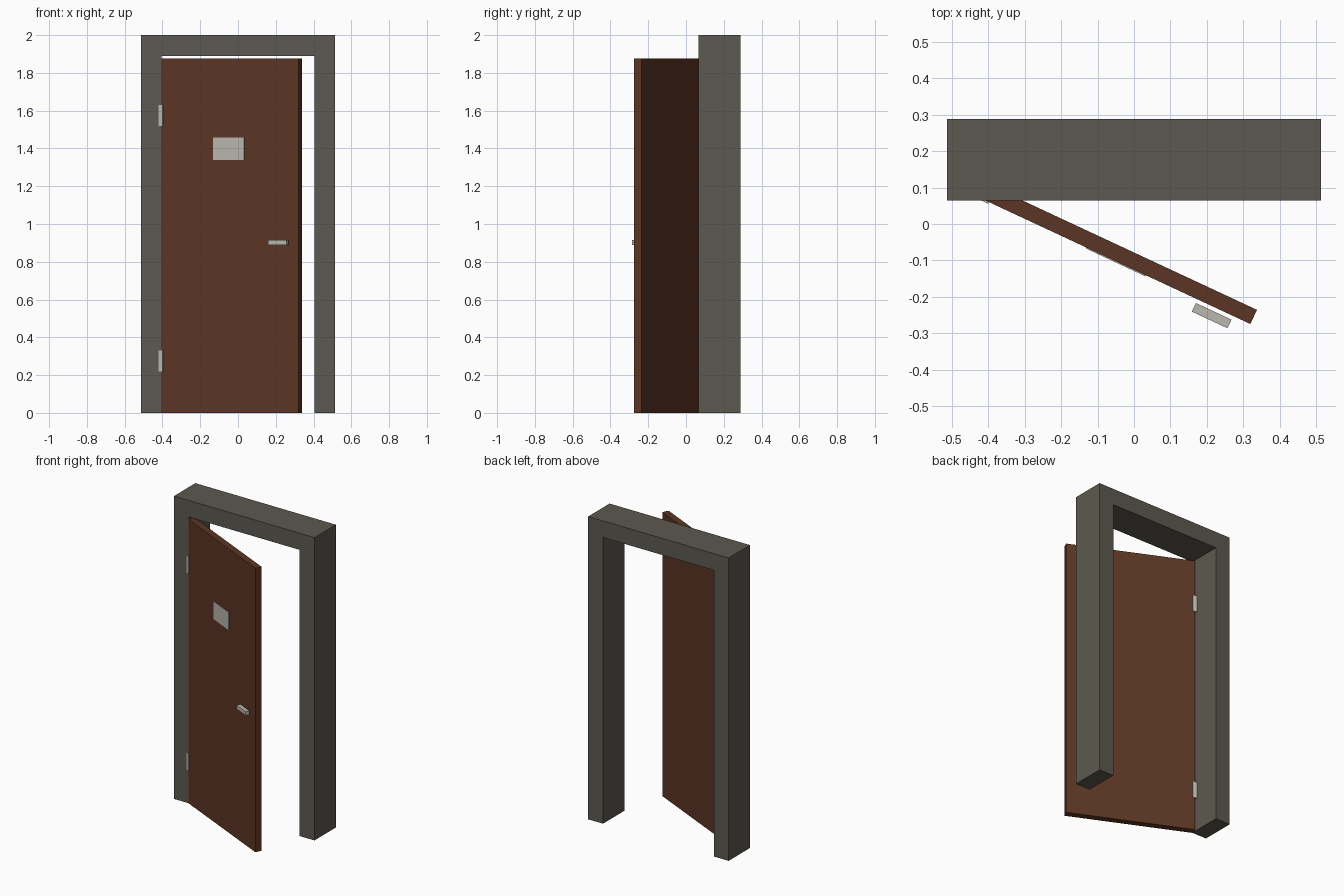
import bpy, bmesh, math
from mathutils import Matrix, Vector

if "Cube" in bpy.data.objects:
    bpy.data.objects.remove(bpy.data.objects["Cube"])

def material(name, rgb):
    m = bpy.data.materials.new(name)
    m.diffuse_color = (*rgb, 1)
    m.use_nodes = True
    m.node_tree.nodes["Principled BSDF"].inputs["Base Color"].default_value = m.diffuse_color
    return m

STONE = material("grey frame", (0.108, 0.100, 0.080))
WOOD = material("brown wood", (0.108, 0.036, 0.018))
METAL = material("pale metal", (0.50, 0.47, 0.43))

def finish(name, bm, mat, matrix=None):
    bmesh.ops.recalc_face_normals(bm, faces=bm.faces)
    me = bpy.data.meshes.new(name)
    bm.to_mesh(me)
    bm.free()
    me.materials.append(mat)
    ob = bpy.data.objects.new(name, me)
    if matrix:
        ob.matrix_world = matrix
    bpy.context.collection.objects.link(ob)
    return ob

def box(name, x, y, z, mat, matrix):
    """Box from (min, max) ranges, in the door's local space."""
    bm = bmesh.new()
    bmesh.ops.create_cube(bm, size=1)
    size = Vector((x[1] - x[0], y[1] - y[0], z[1] - z[0]))
    mid = Vector((x[0] + x[1], y[0] + y[1], z[0] + z[1])) / 2
    bmesh.ops.transform(bm, matrix=Matrix.Translation(mid) @ Matrix.Diagonal((*size, 1)), verts=bm.verts)
    return finish(name, bm, mat, matrix)

# Door frame: arch profile pushed back through its depth
W, I, TOP, HEAD = 0.513, 0.405, 2.0, 1.89
Y0, Y1 = 0.065, 0.288
profile = [(-W, 0), (-W, TOP), (W, TOP), (W, 0), (I, 0), (I, HEAD), (-I, HEAD), (-I, 0)]
bm = bmesh.new()
face = bm.faces.new([bm.verts.new((x, Y0, z)) for x, z in profile])
ext = bmesh.ops.extrude_face_region(bm, geom=[face])
bmesh.ops.translate(bm, vec=(0, Y1 - Y0, 0),
                    verts=[v for v in ext["geom"] if isinstance(v, bmesh.types.BMVert)])
finish("door_frame", bm, STONE)

# Door space: origin at the hinge corner, x along the door, y through its thickness
swing = Matrix.Translation((-0.411, 0.066, 0)) @ Matrix.Rotation(math.radians(-25), 4, 'Z')
box("door_leaf", (0, 0.806), (0, 0.043), (0, 1.875), WOOD, swing)

# Hinges wrap the door edge
for name, z in (("lower_hinge", 0.22), ("upper_hinge", 1.52)):
    box(name, (-0.012, 0.014), (-0.005, 0.048), (z, z + 0.11), METAL, swing)

# Plate on the door
box("door_plate", (0.309, 0.491), (-0.003, 0.002), (1.34, 1.457), METAL, swing)

# Handle bar standing off the door
box("door_handle", (0.646, 0.754), (-0.037, -0.011), (0.89, 0.916), METAL, swing)
